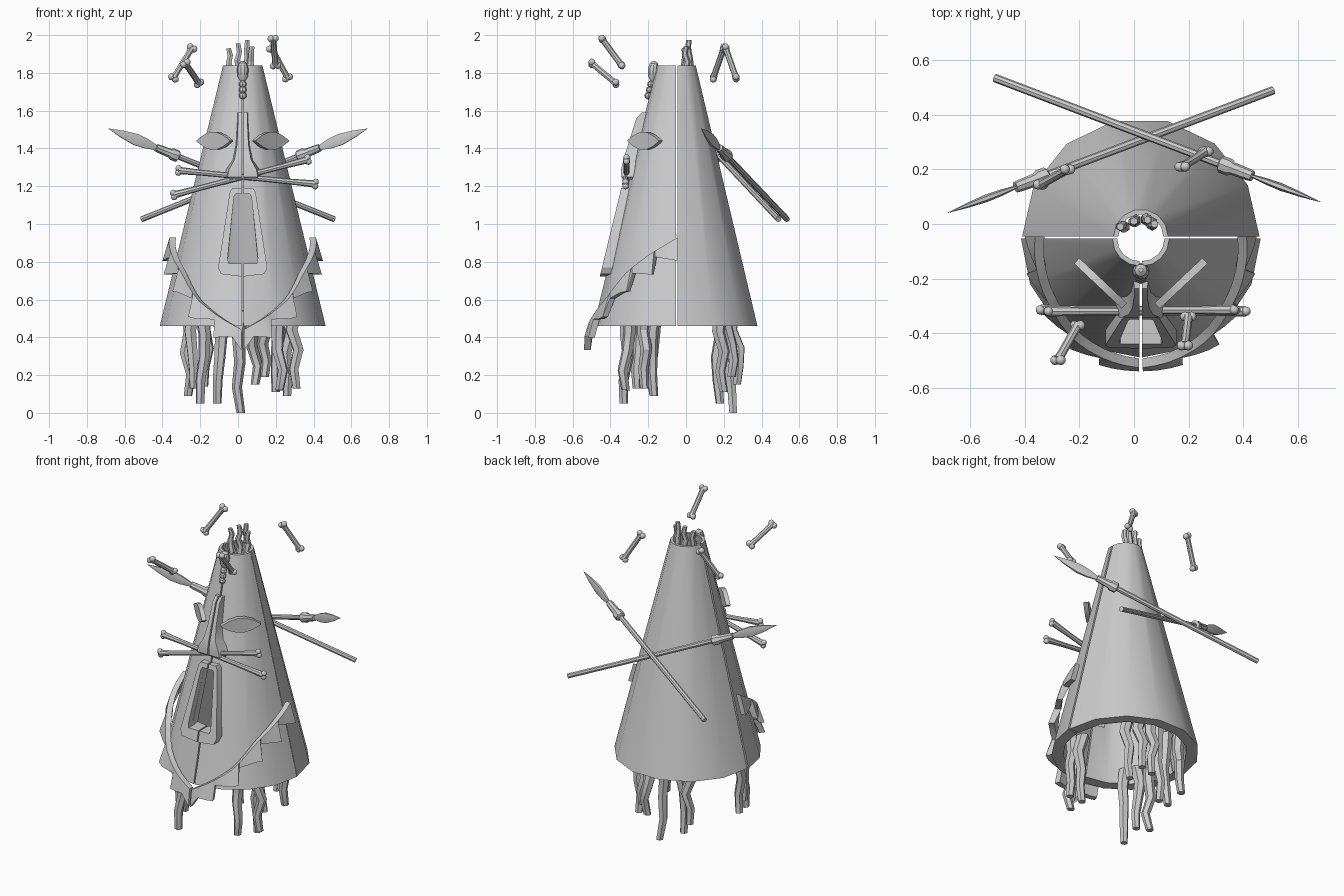
import bpy, bmesh, math, random
from mathutils import Vector as V

if "Cube" in bpy.data.objects:
    bpy.data.objects.remove(bpy.data.objects["Cube"])

random.seed(4)
CX, CY = 0.025, -0.05            # axis of the cone
GAP = 0.004                      # half width of the seams


def cone_r(z):
    return 0.10 + (1.84 - z) / 1.38 * 0.335


def loft(name, rings, balls=()):
    """Skin equal-length rings of points, cap both ends, add optional balls."""
    bm = bmesh.new()
    vs = [[bm.verts.new(p) for p in ring] for ring in rings]
    n = len(vs[0])
    for a, b in zip(vs, vs[1:]):
        for i in range(n):
            j = (i + 1) % n
            bm.faces.new((a[i], a[j], b[j], b[i]))
    bm.faces.new(vs[0])
    bm.faces.new(vs[-1])
    for c, r in balls:
        new = bmesh.ops.create_icosphere(bm, subdivisions=2, radius=r)["verts"]
        bmesh.ops.translate(bm, verts=new, vec=c)
    bmesh.ops.recalc_face_normals(bm, faces=bm.faces)
    me = bpy.data.meshes.new(name)
    bm.to_mesh(me)
    bm.free()
    ob = bpy.data.objects.new(name, me)
    bpy.context.collection.objects.link(ob)
    return ob


def tube(name, pts, radii, n=8, flat=1.0, balls=()):
    pts = [V(p) for p in pts]
    q = (pts[-1] - pts[0]).to_track_quat('Z', 'Y')
    rings = []
    for p, r in zip(pts, radii):
        rings.append([p + q @ V((r * flat * math.cos(k * math.tau / n),
                                 r * math.sin(k * math.tau / n), 0)) for k in range(n)])
    return loft(name, rings, balls)


def shell(name, a0, a1, n, dx=0, dy=0, t=0.07):
    """Thick slice of the hollow cone between two angles."""
    rings = []
    for i in range(n + 1):
        a = math.radians(a0 + (a1 - a0) * i / n)
        c, s = math.cos(a), math.sin(a)
        rings.append([(CX + dx + r * c, CY + dy + r * s, z) for r, z in
                      ((cone_r(.46), .46), (cone_r(1.84), 1.84),
                       (cone_r(1.84) - t * .25, 1.84), (cone_r(.46) - t, .46))])
    return loft(name, rings)


# Hollow cone body: back half and two front quarters with the mouth cut out
shell("body_back", 0, 180, 7, dy=GAP)
cut_rows = [(0.79, 0.08), (1.16, 0.045)]
cutter = loft("mouth_cutter", [[(CX - w, -1, z), (CX + w, -1, z),
                                (CX + w, CY - .05, z), (CX - w, CY - .05, z)]
                               for z, w in cut_rows])
cutter.hide_render = True
for side, a0, a1, s in (("left", 180, 270, -1), ("right", 270, 360, 1)):
    ob = shell("body_front_" + side, a0, a1, 4, dx=s * GAP, dy=-GAP)
    mod = ob.modifiers.new("mouth", 'BOOLEAN')
    mod.object = cutter
    mod.solver = 'EXACT'
    bpy.context.view_layer.objects.active = ob
    bpy.ops.object.modifier_apply(modifier=mod.name)
bpy.data.objects.remove(cutter)


def front_y(z):
    return CY - cone_r(z)


# Mirrored face parts
OUTER = [(GAP, 1.19), (.055, 1.19), (.068, 1.17), (.13, .77), (.115, .735), (GAP, .722)]
INNER = [(GAP, 1.16), (.038, 1.16), (.046, 1.145), (.08, .82), (.074, .79), (GAP, .79)]
NOSE = [(1.59, .03, .025), (1.56, .03, .045), (1.42, .038, .055), (1.34, .055, .06),
        (1.29, .09, .06), (1.25, .10, .05), (1.235, .085, .03)]
JAW = [(0, .44), (14.5, .505), (32, .60), (51, .75), (70, .845), (91, .93)]


def jaw_top(a):
    for (a0, z0), (a1, z1) in zip(JAW, JAW[1:]):
        if a <= a1:
            return z0 + (z1 - z0) * (a - a0) / (a1 - a0)
    return JAW[-1][1]


for side, s in (("left", -1), ("right", 1)):
    # Mouth frame
    rings = []
    for (uo, zo), (ui, zi) in zip(OUTER, INNER):
        rings.append([(CX + s * uo, front_y(zo) - .035, zo), (CX + s * ui, front_y(zi) - .035, zi),
                      (CX + s * ui, front_y(zi) + .03, zi), (CX + s * uo, front_y(zo) + .03, zo)])
    loft("mouth_frame_" + side, rings)

    # Nose half
    loft("nose_" + side, [[(CX + s * GAP, front_y(z) - p, z), (CX + s * w * .8, front_y(z) - p, z),
                           (CX + s * w, front_y(z) + .03, z), (CX + s * GAP, front_y(z) + .03, z)]
                          for z, w, p in NOSE])

    # Leaf-shaped eye
    a, b = V((CX + s * .06, -.30, 1.44)), V((CX + s * .235, -.135, 1.44))
    nrm = V((s * .68, -.73, 0))
    rings = []
    for t in (0, .2, .4, .6, .8, 1):
        f = max(4 * t * (1 - t), .06)
        c = a.lerp(b, t)
        h, d = V((0, 0, .048 * f)), nrm * .014
        rings.append([c - h - d, c - h + d, c + h + d, c + h - d])
    loft("eye_" + side, rings)

    # Jaw rim and its saw-toothed lower edge, standing off the cone at the sides
    rings = []
    for k in range(5):
        for f in (.02, .35, .68, .98):
            deg = (k + f) * 18.2
            depth = .11 if k == 0 and f < .1 else .03 + .095 * f
            ang = math.radians(deg)
            zt = jaw_top(deg)
            zb = zt - depth
            off = .025 * deg / 90
            out = min(cone_r(zb) + .035 + .02 * f + off * .6, .49)
            rings.append([(CX + s * (r * math.sin(ang) + GAP), CY - r * math.cos(ang), z)
                          for r, z in ((cone_r(zt) + .003 + off, zt),
                                       (cone_r(zt) + .037 + off, zt),
                                       (out, zb), (out - .035, zb))])
    loft("jaw_teeth_" + side, rings)


# Bones: shaft with a pair of knobs at each end
def bone(name, a, b, r):
    a, b = V(a), V(b)
    d = (b - a).normalized()
    side = d.cross(V((0, 1, 0))).normalized() * r * .75
    balls = [(p + side * k, r * 1.15) for p in (a + d * r, b - d * r) for k in (-1, 1)]
    tube(name, [a + d * r, a.lerp(b, .2), a.lerp(b, .8), b - d * r],
         [r * 1.3, r, r, r * 1.3], 8, 1, balls)


bone("nose_bone_upper", (-.33, -.32, 1.285), (.425, -.32, 1.21), .015)
bone("nose_bone_lower", (-.355, -.315, 1.15), (.385, -.315, 1.345), .015)
for i, (a, b) in enumerate([((.185, -.455, 1.995), (.20, -.33, 1.825)),
                            ((-.285, -.51, 1.86), (-.20, -.36, 1.735)),
                            ((-.35, .14, 1.76), (-.235, .205, 1.945)),
                            ((.17, .205, 1.945), (.27, .27, 1.76))]):
    bone("floating_bone_%d" % i, a, b, .016)


# Crossed spears on the back
def spear(name, tip, end):
    tip, end = V(tip), V(end)
    at = lambda t: tip.lerp(end, t)
    tube(name + "_shaft", [at(.22), at(1)], [.0155, .0155], 8)
    tube(name + "_collar", [at(.21), at(.225), at(.27), at(.28), at(.305), at(.31)],
         [.02, .022, .024, .032, .032, .02], 8)
    tube(name + "_blade", [at(0), at(.06), at(.12), at(.165), at(.22)],
         [.001, .022, .035, .03, .012], 6, .4)


spear("spear_a", (-.685, .04, 1.505), (.51, .49, 1.025))
spear("spear_b", (.685, .08, 1.505), (-.51, .535, 1.025))

# Forehead pendant and beads
x = CX
tube("forehead_pendant", [(x, -.175, 1.755), (x, -.175, 1.78), (x, -.173, 1.82),
                          (x, -.17, 1.85), (x, -.168, 1.862)], [.012, .027, .031, .022, .008], 10)
for i, z in enumerate((1.74, 1.71, 1.68)):
    y = front_y(z) - .01
    tube("bead_%d" % i, [(x, y, z + k * .02) for k in (-1, -.6, 0, .6, 1)],
         [.004, .017, .021, .017, .004], 8)


# Kinked hanging strands and the tuft on top
def strand(name, root, tip, r0, r1, wob):
    root, tip = V(root), V(tip)
    pts = [root.lerp(tip, k / 4) for k in range(5)]
    for k in (1, 2, 3):
        pts[k] += V((random.uniform(-wob, wob), random.uniform(-wob, wob), 0))
    tube(name, pts, [r0 + (r1 - r0) * k / 4 for k in range(5)], 6)


for i, tip in enumerate([(.015, .25, 0), (-.11, .18, .05), (.09, .27, .15), (.14, .24, .19),
                         (.20, .20, .11), (-.18, .22, .14), (-.20, -.33, .05),
                         (-.265, -.17, .09), (-.235, -.26, .13), (.26, -.17, .09),
                         (.22, -.32, .12), (.31, -.22, .13)]):
    root = (CX + (tip[0] - CX) * .98, CY + (tip[1] - CY) * .95, .54)
    strand("hanging_strand_%d" % i, root, tip, .038, .023, .024)
for i, (px, py, pz) in enumerate([(-.05, -.01, 1.93), (0, .01, 1.955),
                                  (.05, .015, 1.975), (.075, 0, 1.94)]):
    strand("top_strand_%d" % i, (CX + (px - CX) * .8, py, 1.78), (px, py, pz), .022, .014, .007)

# Smooth shading that keeps hard edges
for ob in bpy.context.collection.objects:
    ob.select_set(ob.type == 'MESH')
    bpy.context.view_layer.objects.active = ob
bpy.ops.object.shade_smooth_by_angle(angle=math.radians(30))
